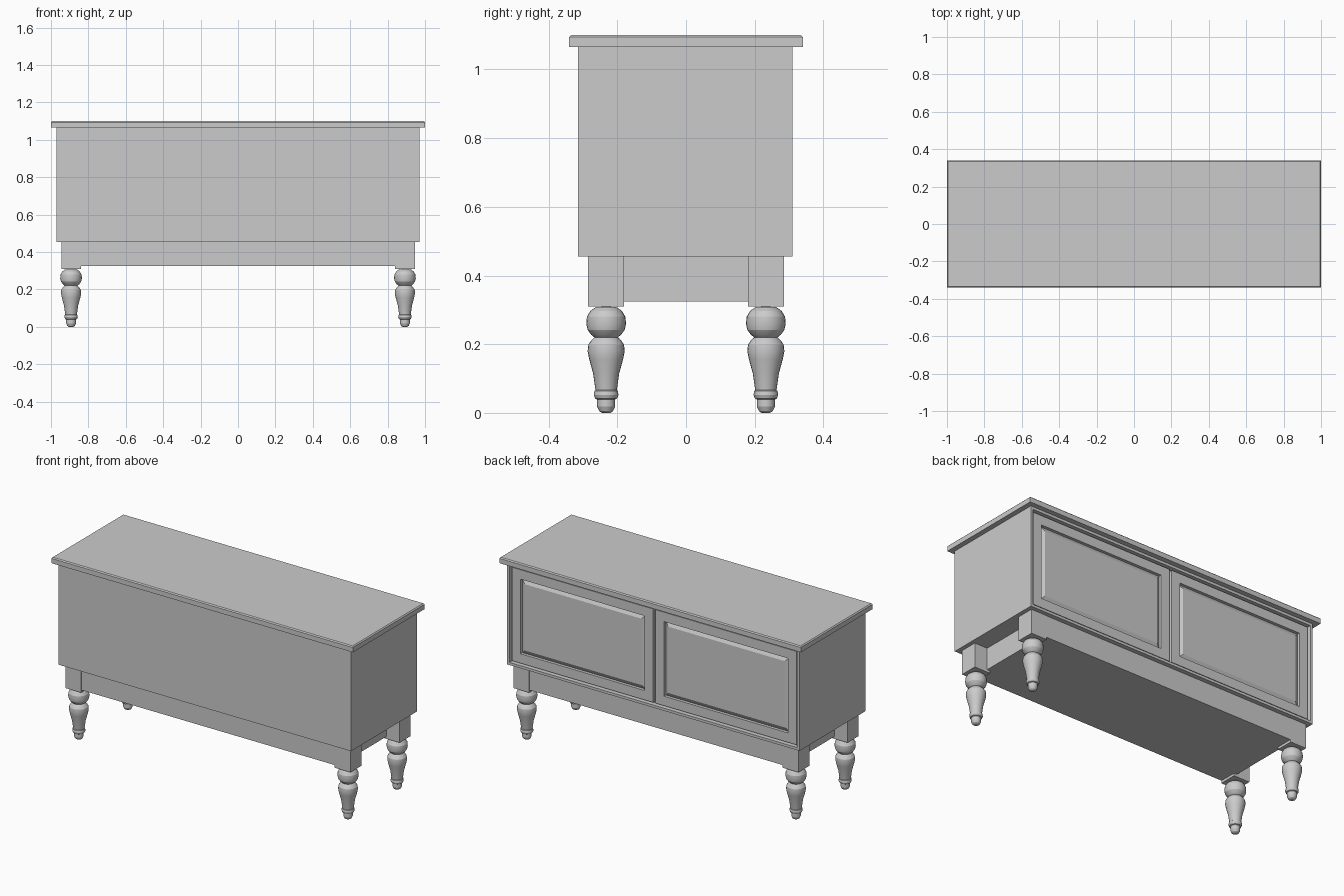
import bpy
import bmesh
import math
from mathutils import Vector

default = bpy.data.objects.get("Cube")
if default:
    bpy.data.objects.remove(default, do_unlink=True)

grey = bpy.data.materials.new("plain grey")
grey.use_nodes = True
COLOUR = (0.6, 0.6, 0.6, 1)
grey.diffuse_color = COLOUR
grey.node_tree.nodes["Principled BSDF"].inputs["Base Color"].default_value = COLOUR


def add_object(name, bm):
    bmesh.ops.recalc_face_normals(bm, faces=bm.faces)
    mesh = bpy.data.meshes.new(name)
    bm.to_mesh(mesh)
    bm.free()
    mesh.materials.append(grey)
    obj = bpy.data.objects.new(name, mesh)
    bpy.context.collection.objects.link(obj)
    return obj


def add_box(bm, low, high):
    low, high = Vector(low), Vector(high)
    made = bmesh.ops.create_cube(bm, size=1)
    for v in made["verts"]:
        v.co = (low + high) / 2 + v.co * (high - low)


def box(name, low, high):
    bm = bmesh.new()
    add_box(bm, low, high)
    return add_object(name, bm)


def back_face(bm):
    bm.normal_update()
    return max(bm.faces, key=lambda f: f.normal.y)


def inset(bm, face, width, depth):
    bmesh.ops.inset_region(bm, faces=[face], thickness=width)
    for v in face.verts:
        v.co.y += depth


# Top board with an eased upper edge
bm = bmesh.new()
add_box(bm, (-1, -0.34, 1.065), (1, 0.34, 1.10))
upper = [e for e in bm.edges if all(v.co.z > 1.09 for v in e.verts)]
bmesh.ops.bevel(bm, geom=upper, offset=0.006, segments=1, affect='EDGES')
add_object("top_board", bm)

# Cabinet body, with a shallow door recess on the back
bm = bmesh.new()
add_box(bm, (-0.97, -0.315, 0.455), (0.97, 0.31, 1.065))
door_bay = back_face(bm)
inset(bm, door_bay, 0.022, 0)
inset(bm, door_bay, 0, -0.03)
add_object("cabinet_body", bm)

# Framed doors with raised centre panels
for side, label in ((1, "left"), (-1, "right")):
    bm = bmesh.new()
    x_low, x_high = sorted((side * 0.008, side * 0.944))
    add_box(bm, (x_low, 0.27, 0.48), (x_high, 0.30, 1.04))
    panel = back_face(bm)
    inset(bm, panel, 0.08, 0)
    inset(bm, panel, 0, -0.018)
    inset(bm, panel, 0.035, 0.014)
    add_object(label + "_door", bm)

# Aprons under the body and the closed underside
box("base_frame", (-0.86, -0.283, 0.325), (0.86, 0.283, 0.456))

# Turned legs below square blocks
PROFILE = [(0, 0.31), (0.03, 0.308), (0.046, 0.297), (0.056, 0.28), (0.058, 0.26),
           (0.054, 0.242), (0.044, 0.228), (0.034, 0.22), (0.043, 0.212),
           (0.052, 0.198), (0.054, 0.18), (0.049, 0.155), (0.038, 0.115),
           (0.031, 0.066), (0.034, 0.064), (0.036, 0.052), (0.032, 0.042),
           (0.026, 0.039), (0.026, 0.018), (0.02, 0.005), (0.012, 0), (0, 0)]
for sx, x_name in ((1, "left"), (-1, "right")):
    for sy, y_name in ((1, "back"), (-1, "front")):
        x, y, half = sx * 0.8925, sy * 0.2325, 0.0525
        name = y_name + "_" + x_name
        box(name + "_block", (x - half, y - half, 0.31), (x + half, y + half, 0.456))
        bm = bmesh.new()
        verts = [bm.verts.new((x + r, y, z)) for r, z in PROFILE]
        edges = [bm.edges.new(pair) for pair in zip(verts, verts[1:])]
        bmesh.ops.spin(bm, geom=verts + edges, cent=(x, y, 0), axis=(0, 0, 1),
                       angle=math.tau, steps=24)
        bmesh.ops.remove_doubles(bm, verts=bm.verts, dist=0.0005)
        leg = add_object(name + "_leg", bm)
        bpy.ops.object.select_all(action='DESELECT')
        leg.select_set(True)
        bpy.context.view_layer.objects.active = leg
        bpy.ops.object.shade_smooth_by_angle(angle=math.radians(20))
